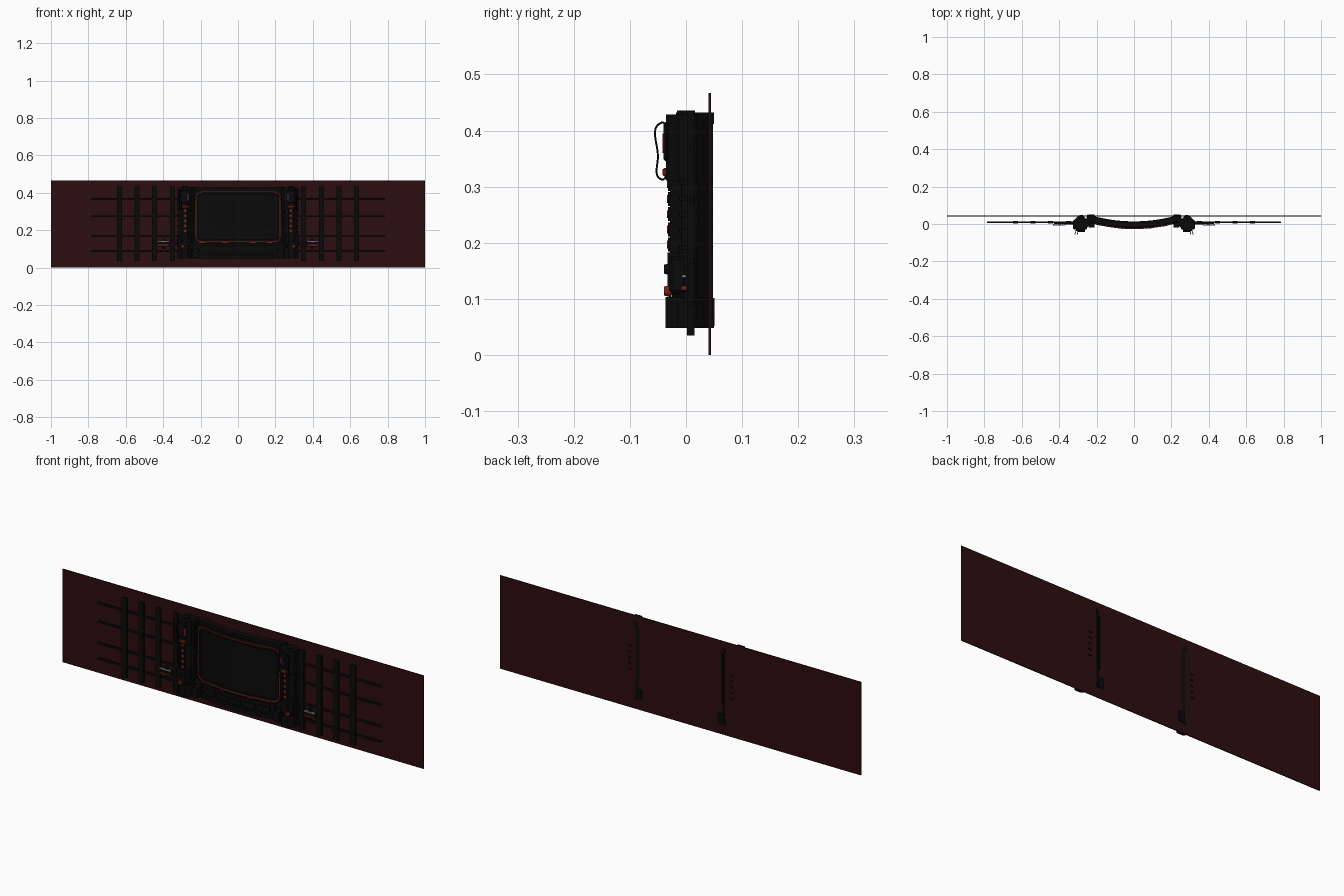
import bpy, bmesh, math
from mathutils import Vector

if "Cube" in bpy.data.objects:
    bpy.data.objects.remove(bpy.data.objects["Cube"])

def mat(name, c):
    m = bpy.data.materials.new(name)
    m.diffuse_color = (*c, 1)
    m.use_nodes = True
    m.node_tree.nodes["Principled BSDF"].inputs["Base Color"].default_value = m.diffuse_color
    return m

BLACK = mat("black", (0.003, 0.003, 0.003))
WALL = mat("dark_red", (0.025, 0.004, 0.005))
RED = mat("red", (0.2, 0.015, 0.008))
PALE = mat("pale", (0.25, 0.25, 0.27))

def finish(name, bm, m, smooth=False, bevel=0):
    bmesh.ops.recalc_face_normals(bm, faces=bm.faces)
    me = bpy.data.meshes.new(name)
    bm.to_mesh(me)
    bm.free()
    o = bpy.data.objects.new(name, me)
    bpy.context.collection.objects.link(o)
    me.materials.append(m)
    if bevel:
        b = o.modifiers.new("bevel", 'BEVEL')
        b.width, b.segments = bevel, 1
    if smooth:
        bpy.context.view_layer.objects.active = o
        bpy.ops.object.select_all(action='DESELECT')
        o.select_set(True)
        bpy.ops.object.shade_smooth_by_angle(angle=math.radians(35))
    return o

def box(name, x, y, z, m=BLACK, bevel=0):
    bm = bmesh.new()
    bmesh.ops.create_cube(bm, size=1)
    for v in bm.verts:
        v.co = Vector([(r[0] + r[1]) / 2 + c * (r[1] - r[0]) for r, c in zip((x, y, z), v.co)])
    return finish(name, bm, m, bevel=bevel)

def sides(name, x, y, z, m=BLACK, bevel=0):
    box(name + "_right", x, y, z, m, bevel)
    box(name + "_left", (-x[1], -x[0]), y, z, m, bevel)

def cyl(name, loc, r, depth, axis='Z', n=8, m=BLACK, r2=None):
    bm = bmesh.new()
    bmesh.ops.create_cone(bm, cap_ends=True, segments=n, radius1=r, radius2=r if r2 is None else r2, depth=depth)
    for v in bm.verts:
        a = v.co.copy()
        if n == 8:
            c, s = math.cos(math.pi / 8), math.sin(math.pi / 8)
            a = Vector((a.x * c - a.y * s, a.x * s + a.y * c, a.z))
        if axis == 'Y':
            a = Vector((a.x, -a.z, a.y))
        v.co = a + Vector(loc)
    return finish(name, bm, m, smooth=n > 8)

def tube(name, pts, r, m=BLACK):
    cu = bpy.data.curves.new(name, 'CURVE')
    cu.dimensions, cu.bevel_depth, cu.bevel_resolution, cu.resolution_u = '3D', r, 2, 8
    sp = cu.splines.new('BEZIER')
    sp.bezier_points.add(len(pts) - 1)
    for p, co in zip(sp.bezier_points, pts):
        p.co = co
        p.handle_left_type = p.handle_right_type = 'AUTO'
    cu.materials.append(m)
    o = bpy.data.objects.new(name, cu)
    bpy.context.collection.objects.link(o)

def bend(x):
    return 0.6 * x * x

def slab(name, x0, x1, z0, z1, y, t, r=0.0, m=BLACK):
    # solid panel with rounded corners, wrapped on the convex console arc
    bm = bmesh.new()
    xs = {x0 + (x1 - x0) * i / 24 for i in range(25)}
    if r:
        xs |= {e for i in range(1, 6) for k in [r * (1 - math.cos(i * math.pi / 12))]
               for e in (x0 + k, x1 - k)}
    cols = []
    for x in sorted(xs):
        d = max(0, r - min(x - x0, x1 - x))
        k = r - math.sqrt(max(0, r * r - d * d))
        yy = y + bend(x)
        cols.append([bm.verts.new(p) for p in ((x, yy, z0 + k), (x, yy, z1 - k),
                                               (x, yy + t, z1 - k), (x, yy + t, z0 + k))])
    for a, b in zip(cols, cols[1:]):
        for i in range(4):
            j = (i + 1) % 4
            bm.faces.new((a[i], a[j], b[j], b[i]))
    bm.faces.new(cols[0])
    bm.faces.new(cols[-1])
    return finish(name, bm, m, smooth=True)

def outline(w, z0, z1, r):
    pts = []
    for cx, cz, a0 in ((w - r, z1 - r, 0), (-w + r, z1 - r, 90), (-w + r, z0 + r, 180), (w - r, z0 + r, 270)):
        pts += [(cx + r * math.cos(math.radians(a0 + i * 15)), cz + r * math.sin(math.radians(a0 + i * 15)))
                for i in range(7)]
        nx = {0: -w + r, 180: w - r}.get(a0)
        if nx is not None:
            zc = pts[-1][1]
            pts += [(cx + (nx - cx) * i / 16, zc) for i in range(1, 16)]
    return pts

def ring(name, w, z0, z1, band, r, y, t, m=BLACK):
    # rounded rectangular frame wrapped on the arc
    bm = bmesh.new()
    out, inn = outline(w, z0, z1, r), outline(w - band, z0 + band, z1 - band, max(r - band, 0.004))
    loops = [[bm.verts.new((x, y + d + bend(x), z)) for x, z in p]
             for p, d in ((out, 0), (inn, 0), (inn, t), (out, t))]
    n = len(out)
    for a in range(4):
        p, q = loops[a], loops[(a + 1) % 4]
        for i in range(n):
            j = (i + 1) % n
            bm.faces.new((p[i], p[j], q[j], q[i]))
    return finish(name, bm, m, smooth=True)

# wall panel
box("wall_panel", (-1, 1), (0.040, 0.0445), (0, 0.467), WALL)

# grille: vertical bars and horizontal rods
for i, x in enumerate((0.35, 0.447, 0.54, 0.633)):
    sides(f"grille_bar_{i}", (x - 0.013, x + 0.013), (0.002, 0.015), (0.035, 0.435))
for i, z in enumerate((0.09, 0.168, 0.275, 0.368)):
    box(f"grille_rod_{i}", (-0.785, 0.785), (0.006, 0.014), (z - 0.005, z + 0.005))

# curved console body, screen and frames
slab("console_body", -0.245, 0.245, 0.052, 0.425, -0.006, 0.018)
ring("screen_outer_frame", 0.24, 0.128, 0.418, 0.016, 0.04, -0.022, 0.036)
ring("screen_red_trim", 0.228, 0.136, 0.406, 0.005, 0.035, -0.024, 0.01, RED)
ring("screen_inner_frame", 0.222, 0.142, 0.4, 0.008, 0.032, -0.027, 0.03)
slab("screen_glass", -0.216, 0.216, 0.148, 0.394, -0.016, 0.012, 0.026)
slab("top_rail", -0.25, 0.25, 0.412, 0.432, -0.018, 0.03)
slab("bottom_rail", -0.25, 0.25, 0.048, 0.066, -0.022, 0.034)

# lower control strip with keys and red lamps
slab("control_strip", -0.2, 0.2, 0.072, 0.122, -0.02, 0.02, 0.008)
for i in range(5):
    x = -0.15 + i * 0.075
    slab(f"control_key_{i}", x - 0.03, x + 0.03, 0.08, 0.108, -0.026, 0.008, 0.004)
for i, x in enumerate((-0.19, -0.07, 0.08, 0.17)):
    slab(f"lamp_{i}", x - 0.015, x + 0.015, 0.131, 0.136, -0.028, 0.01, 0, RED)

# side towers: octagonal pods joined by a slimmer column
for s, tag in ((1, "right"), (-1, "left")):
    cx = s * 0.285
    cyl(f"upper_pod_{tag}", (cx, 0.002, 0.37), 0.041, 0.118, m=BLACK)
    cyl(f"upper_cap_{tag}", (cx, 0.0, 0.432), 0.017, 0.008)
    cyl(f"column_{tag}", (cx, 0.006, 0.24), 0.037, 0.26)
    cyl(f"lower_pod_{tag}", (cx, 0.002, 0.076), 0.042, 0.055)
    cyl(f"lower_collar_{tag}", (cx, 0.003, 0.145), 0.039, 0.075)
    # button stack with red buttons
    for i in range(5):
        z = 0.197 + i * 0.027
        cyl(f"button_base_{tag}_{i}", (cx, -0.027, z), 0.0125, 0.01, 'Y', 16)
        cyl(f"button_{tag}_{i}", (cx - s * 0.002, -0.031, z), 0.007, 0.006, 'Y', 12, RED)
    # knobs
    for i, z in enumerate((0.153, 0.114)):
        cyl(f"knob_{tag}_{i}", (cx + s * 0.012, -0.033, z), 0.011, 0.012, 'Y', 16, RED if i else BLACK, 0.008)
    # cable loops on the upper pods
    for i in range(2):
        x = cx + s * (0.012 + 0.012 * i)
        tube(f"cable_{tag}_{i}", [(x, -0.03, 0.40), (x + s * 0.003, -0.044, 0.414),
             (x + s * 0.006, -0.05, 0.355), (x + s * 0.003, -0.044, 0.313), (x, -0.03, 0.325)], 0.0018)

# pod plates, lamps, tower rings and rear fittings
sides("upper_plate", (0.262, 0.308), (-0.04, -0.03), (0.345, 0.415), BLACK, 0.004)
sides("upper_lamp", (0.262, 0.27), (-0.042, -0.034), (0.36, 0.395), RED)
sides("upper_lip", (0.265, 0.3), (-0.042, -0.03), (0.318, 0.333), RED, 0.003)
sides("upper_bracket", (0.232, 0.255), (-0.012, 0.038), (0.3, 0.428), BLACK, 0.004)
sides("middle_bracket", (0.238, 0.255), (-0.01, 0.035), (0.13, 0.3), BLACK, 0.003)
sides("lower_bracket", (0.25, 0.325), (-0.03, 0.02), (0.11, 0.175), BLACK, 0.005)
sides("rear_foot", (0.212, 0.242), (-0.02, 0.0505), (0.052, 0.102), BLACK)
for i in range(5):
    z = 0.192 + i * 0.029
    sides(f"tower_rib_{i}", (0.274, 0.292), (-0.01, 0.0475), (z - 0.003, z + 0.003))
    sides(f"tower_band_{i}", (0.255, 0.326), (-0.012, 0.02), (z - 0.004, z + 0.004))

# handles with red grip and pale pin beside the towers
sides("handle_block", (0.365, 0.428), (-0.005, 0.012), (0.112, 0.142), BLACK, 0.003)
sides("handle_grip", (0.372, 0.43), (-0.009, 0.0), (0.116, 0.123), RED)
sides("handle_pin", (0.37, 0.433), (-0.007, 0.0), (0.138, 0.143), PALE)
sides("handle_post", (0.39, 0.405), (-0.003, 0.012), (0.1, 0.157))
sides("handle_link", (0.32, 0.37), (-0.002, 0.01), (0.122, 0.134))
